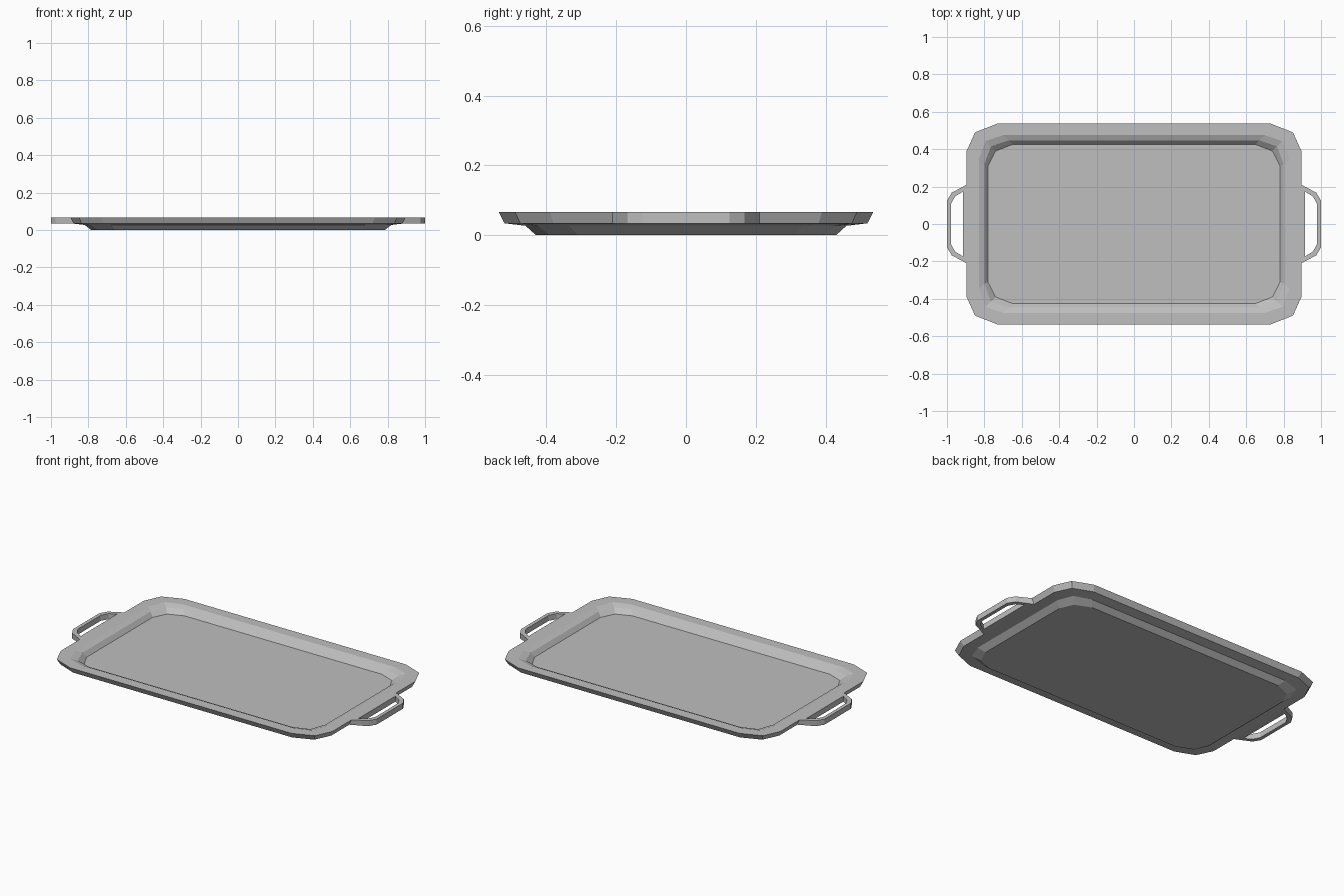
import bpy
import bmesh

cube = bpy.data.objects.get("Cube")
if cube:
    bpy.data.objects.remove(cube, do_unlink=True)

# Single metal colour
metal = bpy.data.materials.new("silver_grey")
metal.use_nodes = True
metal.diffuse_color = (0.52, 0.52, 0.52, 1)
metal.node_tree.nodes["Principled BSDF"].inputs["Base Color"].default_value = metal.diffuse_color


def finish(name, bm):
    """Turn a bmesh into a flat-shaded object."""
    bmesh.ops.recalc_face_normals(bm, faces=bm.faces)
    mesh = bpy.data.meshes.new(name)
    bm.to_mesh(mesh)
    bm.free()
    mesh.materials.append(metal)
    obj = bpy.data.objects.new(name, mesh)
    bpy.context.collection.objects.link(obj)
    return obj


def bridge(bm, a, b):
    """Join two closed loops of equal length with quads."""
    n = len(a)
    for i in range(n):
        j = (i + 1) % n
        bm.faces.new((a[i], a[j], b[j], b[i]))


def corner_ring(bm, z, corner):
    """Mirror one cut corner into all four quadrants."""
    back = corner + [(-x, y) for x, y in reversed(corner)]
    front = [(x, -y) for x, y in reversed(back)]
    return [bm.verts.new((x, y, z)) for x, y in back + front]


# Tray: cross-section rings from underside, round the rim, to the inner floor
TOP, UNDER = 0.067, 0.034
sections = [
    (0.0, [(0.785, 0.31), (0.75, 0.39), (0.655, 0.43)]),
    (0.027, [(0.82, 0.335), (0.785, 0.425), (0.68, 0.46)]),
    (UNDER, [(0.88, 0.38), (0.835, 0.475), (0.72, 0.52)]),
    (TOP, [(0.895, 0.39), (0.85, 0.49), (0.73, 0.537)]),
    (TOP, [(0.83, 0.345), (0.795, 0.443), (0.70, 0.475)]),
    (0.055, [(0.80, 0.32), (0.765, 0.415), (0.67, 0.447)]),
    (0.03, [(0.78, 0.31), (0.74, 0.39), (0.65, 0.425)]),
]
bm = bmesh.new()
rings = [corner_ring(bm, z, corner) for z, corner in sections]
for lower, upper in zip(rings, rings[1:]):
    bridge(bm, lower, upper)
bm.faces.new(rings[0])
bm.faces.new(rings[-1])
finish("tray", bm)

# Handles: an angular loop growing out of each short side of the rim
outer = [(0.895, 0.21), (0.975, 0.167), (1.0, 0.125)]
inner = [(0.915, 0.173), (0.957, 0.147), (0.979, 0.107)]


def handle_loop(bm, half, side, z):
    points = half + [(x, -y) for x, y in reversed(half)]
    # The root follows the sloping side of the rim
    root = 0.015 if z == UNDER else 0
    return [bm.verts.new((side * (x - (root if x < 0.9 else 0)), y, z))
            for x, y in points]


for name, side in (("left_handle", 1), ("right_handle", -1)):
    bm = bmesh.new()
    loops = [handle_loop(bm, half, side, z)
             for half, z in ((outer, UNDER), (outer, TOP), (inner, TOP), (inner, UNDER))]
    for i in range(4):
        bridge(bm, loops[i], loops[(i + 1) % 4])
    finish(name, bm)
